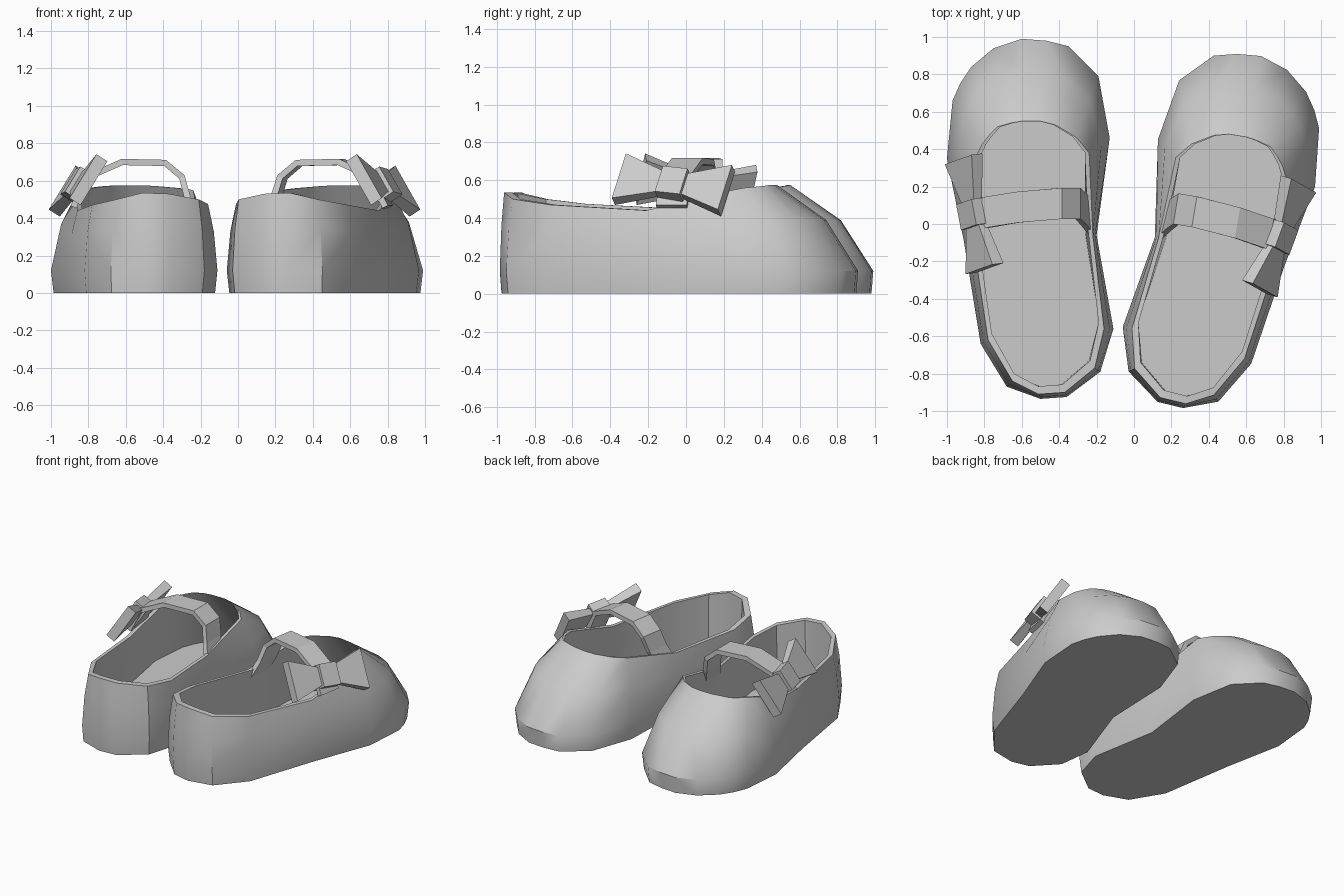
import bpy
import bmesh
import math
from mathutils import Matrix, Vector

default = bpy.data.objects.get("Cube")
if default:
    bpy.data.objects.remove(default, do_unlink=True)

grey = bpy.data.materials.new("plain_grey")
grey.use_nodes = True
COLOUR = (0.6, 0.6, 0.6, 1)
grey.diffuse_color = COLOUR
grey.node_tree.nodes["Principled BSDF"].inputs["Base Color"].default_value = COLOUR

# Outline of the right shoe: widest ring (x, y) and opening rim (x, y, z), from the toe round
OUTLINE = [
    (-.60, .99, -.60, .55, .575), (-.47, .98, -.50, .55, .575),
    (-.35, .95, -.42, .53, .57), (-.19, .79, -.31, .465, .56),
    (-.13, .46, -.24, .38, .55), (-.20, -.06, -.22, -.06, .45),
    (-.11, -.56, -.16, -.56, .475), (-.18, -.79, -.21, -.77, .5),
    (-.36, -.925, -.37, -.90, .53), (-.50, -.935, -.51, -.91, .535),
    (-.68, -.87, -.65, -.84, .5), (-.82, -.64, -.78, -.62, .47),
    (-.91, -.09, -.86, -.09, .44), (-1, .35, -.86, .33, .54),
    (-.97, .66, -.81, .43, .56), (-.93, .75, -.77, .48, .565),
    (-.87, .84, -.73, .52, .57), (-.75, .94, -.66, .54, .575),
]
# Strap centre line across the foot
STRAP = [(-.88, .05, .46), (-.80, .06, .62), (-.62, .09, .70), (-.39, .11, .695),
         (-.30, .11, .62), (-.27, .08, .51), (-.23, .03, .40)]


def shrink(point, centre, sx, sy, z=None):
    """Scale a point towards a centre in plan, optionally at a new height."""
    return Vector((centre[0] + (point[0] - centre[0]) * sx,
                   centre[1] + (point[1] - centre[1]) * sy,
                   point[2] if z is None else z))


def loft(name, rings, place, smooth=False):
    """Skin closed rings in order and cap both ends."""
    bm = bmesh.new()
    loops = [[bm.verts.new(place @ Vector(p)) for p in ring] for ring in rings]
    count = len(rings[0])
    for low, high in zip(loops, loops[1:]):
        for i in range(count):
            j = (i + 1) % count
            bm.faces.new((low[i], low[j], high[j], high[i]))
    bm.faces.new(loops[0])
    bm.faces.new(loops[-1])
    bmesh.ops.recalc_face_normals(bm, faces=bm.faces[:])
    mesh = bpy.data.meshes.new(name)
    bm.to_mesh(mesh)
    bm.free()
    mesh.materials.append(grey)
    obj = bpy.data.objects.new(name, mesh)
    bpy.context.collection.objects.link(obj)
    if smooth:
        bpy.ops.object.select_all(action="DESELECT")
        obj.select_set(True)
        bpy.context.view_layer.objects.active = obj
        bpy.ops.object.shade_smooth_by_angle(angle=math.radians(35))
    return obj


def build_body(side, place):
    """Sole, upper, rim, inner wall and insole as one lofted skin."""
    wide = [Vector((p[0], p[1], .12)) for p in OUTLINE]
    rim = [Vector(p[2:]) for p in OUTLINE]
    middle_of_shoe = (-.53, .03)
    sole = [shrink(p, middle_of_shoe, .97, .99, 0) for p in wide]
    upper = [Vector((*w.lerp(r, .39).xy, w.lerp(r, .59).z)) for w, r in zip(wide, rim)]
    lip = [shrink(p, (-.53, .5), .92, .97) for p in rim]
    insole = [shrink(p, middle_of_shoe, .82, .93, .08) for p in wide]
    loft(side + "_shoe_body", [sole, wide, upper, rim, lip, insole], place, True)


def build_strap(side, place):
    """Flat band following the strap line, thickened along its normal."""
    rings = []
    for i, point in enumerate(STRAP):
        before = Vector(STRAP[max(i - 1, 0)])
        after = Vector(STRAP[min(i + 1, len(STRAP) - 1)])
        along = after - before
        normal = Vector((-along.z, 0, along.x)).normalized() * .017
        width = Vector((0, .083, 0))
        p = Vector(point)
        rings.append([p - width - normal, p + width - normal,
                      p + width + normal, p - width + normal])
    loft(side + "_strap", rings, place)


def build_bow(side, place):
    """Two flared wings and a square knot on the outer end of the strap."""
    along = Vector((-.11, .58, -.06)).normalized()
    up = Vector((.53, .1, .85))
    up = (up - along * up.dot(along)).normalized()
    out = along.cross(up)
    knot = Vector((-.855, .055, .575))

    def section(distance, height, depth):
        c = knot + along * distance
        h, d = up * height / 2, out * depth / 2
        return [c - h - d, c + h - d, c + h + d, c - h + d]

    for label, sign in (("front", -1), ("back", 1)):
        loft(f"{side}_bow_{label}_wing",
             [section(sign * .04, .11, .05), section(sign * .3, .28, .07)], place)
    loft(side + "_bow_knot", [section(-.07, .16, .1), section(.07, .16, .1)], place)


# The left shoe mirrors the right one and is turned slightly outwards
turned = (Matrix.Translation((-.06, -.55, 0))
          @ Matrix.Rotation(math.radians(-9.5), 4, "Z")
          @ Matrix.Translation((-.11, .56, 0))
          @ Matrix.Scale(-1, 4, (1, 0, 0)))

for side, place in (("right", Matrix.Identity(4)), ("left", turned)):
    build_body(side, place)
    build_strap(side, place)
    build_bow(side, place)
